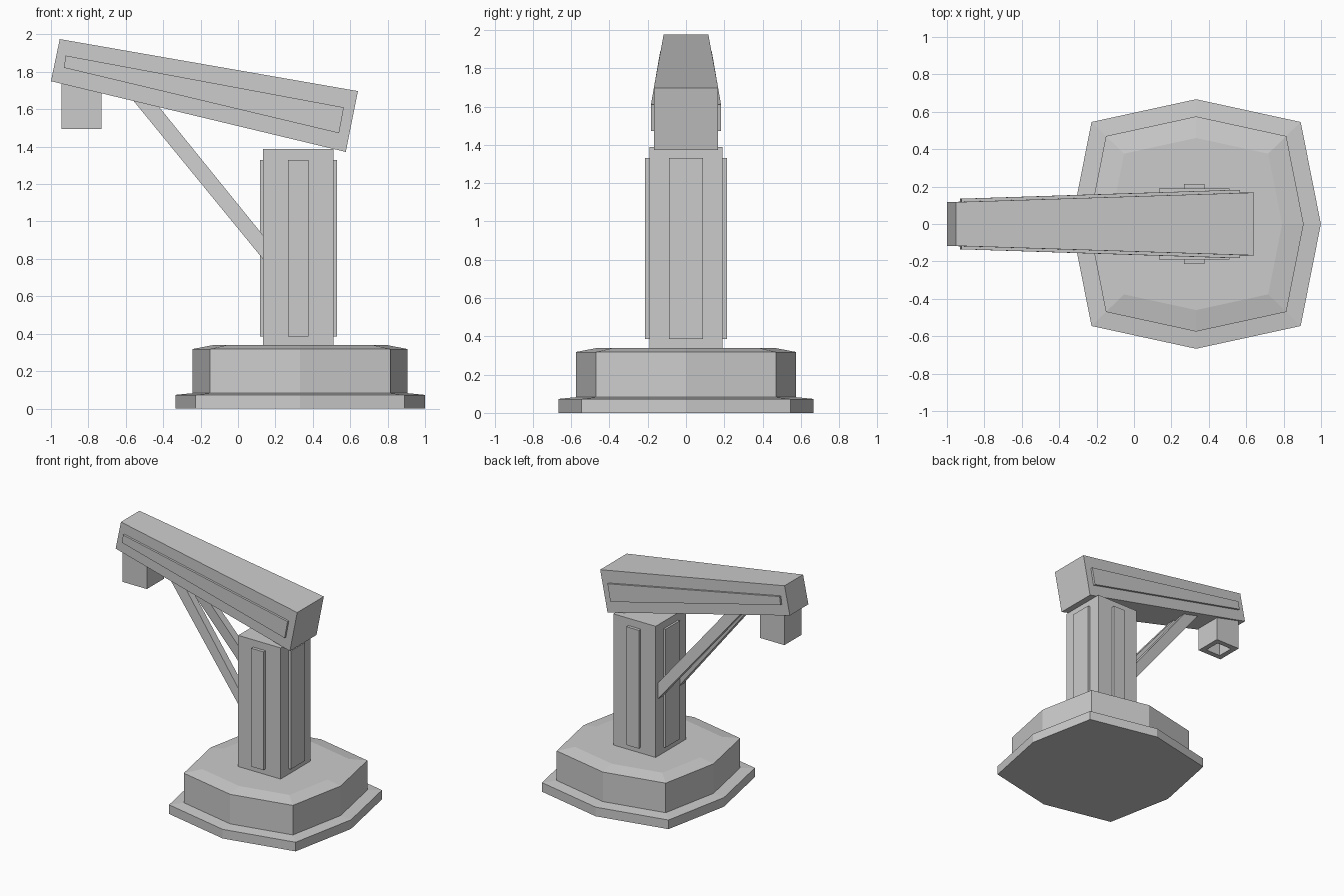
import bpy, bmesh

if "Cube" in bpy.data.objects:
    bpy.data.objects.remove(bpy.data.objects["Cube"])


def loft(name, rings, mirror=False):
    """Skin a list of equal-length point rings and cap both ends."""
    bm = bmesh.new()
    vr = [[bm.verts.new(p) for p in ring] for ring in rings]
    n = len(vr[0])
    for a, b in zip(vr, vr[1:]):
        for i in range(n):
            j = (i + 1) % n
            bm.faces.new((a[i], a[j], b[j], b[i]))
    bm.faces.new(vr[0][::-1])
    bm.faces.new(vr[-1])
    bmesh.ops.recalc_face_normals(bm, faces=bm.faces)
    me = bpy.data.meshes.new(name)
    bm.to_mesh(me)
    bm.free()
    ob = bpy.data.objects.new(name, me)
    bpy.context.collection.objects.link(ob)
    if mirror:
        m = ob.modifiers.new("mirror", 'MIRROR')
        m.use_axis = (False, True, False)
    return ob


def octagon(r, z):
    c = 0.83 * r
    pts = [(r, 0), (c * 1.01, c * 0.985), (0, r), (-c * 1.01, c * 0.985),
           (-r, 0), (-c * 1.01, -c * 0.985), (0, -r), (c * 1.01, -c * 0.985)]
    return [(x + 0.332, y, z) for x, y in pts]


def rect(x0, x1, y0, y1, z):
    return [(x0, y0, z), (x1, y0, z), (x1, y1, z), (x0, y1, z)]


def box(name, x0, x1, y0, y1, z0, z1, mirror=False):
    return loft(name, [rect(x0, x1, y0, y1, z0), rect(x0, x1, y0, y1, z1)], mirror)


# Stepped octagonal base
loft("base", [octagon(0.667, 0), octagon(0.667, 0.073), octagon(0.575, 0.082),
              octagon(0.575, 0.318), octagon(0.46, 0.34)])

# Column with a raised strip on every side
box("column", 0.135, 0.51, -0.19, 0.19, 0.33, 1.388)
box("column_strip_side", 0.267, 0.376, 0.18, 0.215, 0.385, 1.33, mirror=True)
box("column_strip_inner", 0.118, 0.15, -0.09, 0.09, 0.385, 1.33)
box("column_strip_outer", 0.50, 0.53, -0.09, 0.09, 0.385, 1.33)


# Sloping arm, narrowing towards the tip
def arm_end(top, bottom, w):
    return [(top[0], -w, top[1]), (top[0], w, top[1]),
            (bottom[0], w, bottom[1]), (bottom[0], -w, bottom[1])]


loft("arm", [arm_end((-0.953, 1.975), (-1.0, 1.75), 0.117),
             arm_end((0.641, 1.697), (0.576, 1.372), 0.168)])


# Raised strips on the arm sides
def strip_end(top, bottom, w):
    return [(top[0], w, top[1]), (top[0], w - 0.03, top[1]),
            (bottom[0], w - 0.03, bottom[1]), (bottom[0], w, bottom[1])]


loft("arm_strip", [strip_end((-0.922, 1.887), (-0.93, 1.822), 0.135),
                   strip_end((0.566, 1.61), (0.54, 1.472), 0.183)], mirror=True)

# Pair of diagonal braces, leaning together at the top
loft("brace", [
    [(0.145, 0.10, 0.785), (0.145, 0.165, 0.785), (0.145, 0.165, 0.912), (0.145, 0.10, 0.912)],
    [(-0.59, 0.03, 1.683), (-0.59, 0.085, 1.683), (-0.455, 0.085, 1.653), (-0.455, 0.03, 1.653)],
], mirror=True)

# Hollow lamp head below the tip
lx, h, k = -0.8375, 0.1075, 0.066
loft("lamp_head", [rect(lx - h, lx + h, -h, h, 1.76), rect(lx - h, lx + h, -h, h, 1.495),
                   rect(lx - k, lx + k, -k, k, 1.495), rect(lx - k, lx + k, -k, k, 1.65)])
